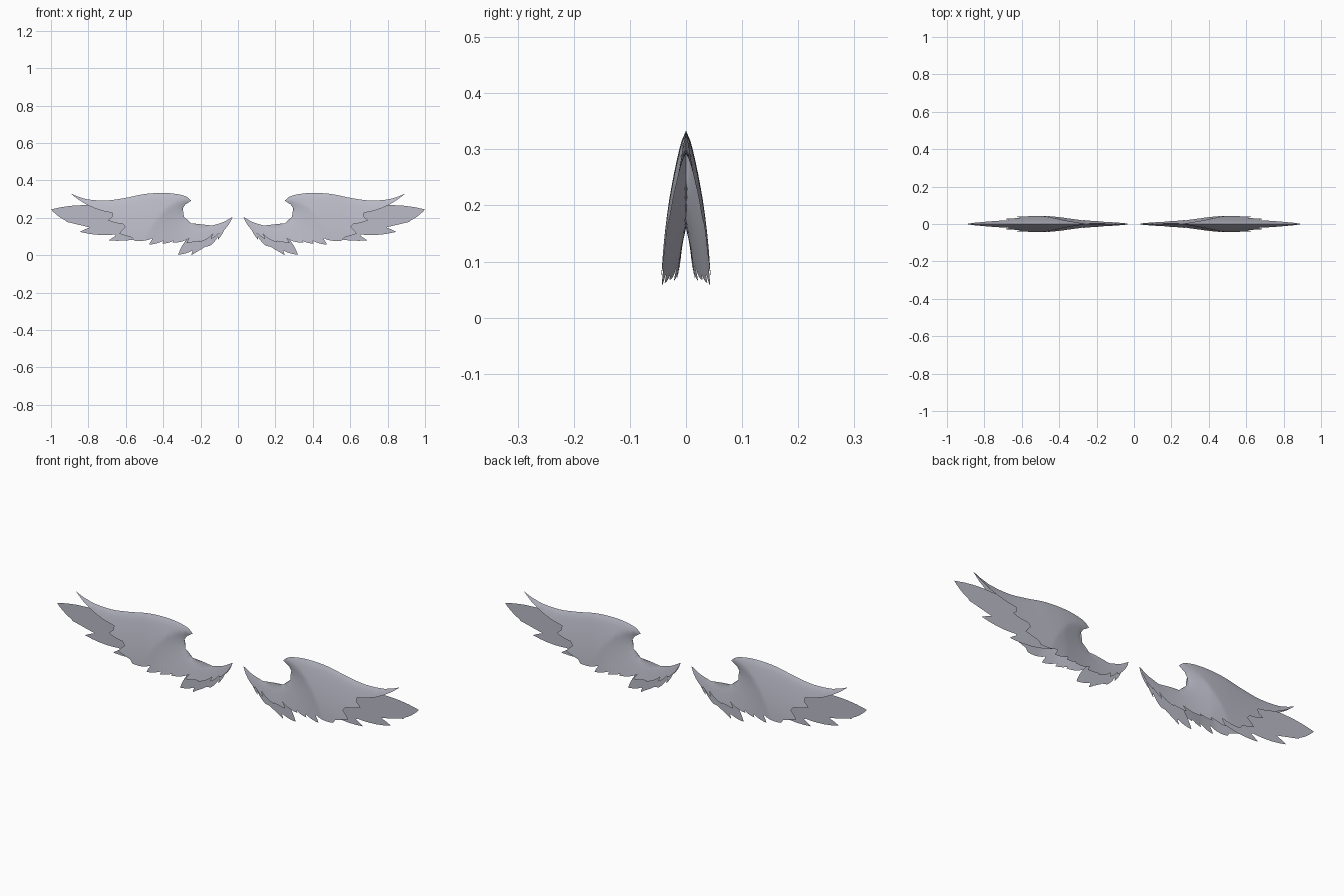
import bpy, bmesh, math
from mathutils import Vector, geometry

cube = bpy.data.objects.get("Cube")
if cube:
    bpy.data.objects.remove(cube, do_unlink=True)

grey = bpy.data.materials.new("feather_grey")
grey.use_nodes = True
colour = (0.5, 0.5, 0.58, 1)
grey.diffuse_color = colour
grey.node_tree.nodes["Principled BSDF"].inputs["Base Color"].default_value = colour


def spline(pts, n=6):
    """Smooth curve through the points."""
    p = [Vector(q) for q in pts]
    p = [2 * p[0] - p[1]] + p + [2 * p[-1] - p[-2]]
    out = []
    for a, b, c, d in zip(p, p[1:], p[2:], p[3:]):
        for i in range(n):
            t = i / n
            out.append(0.5 * (2 * b + (c - a) * t + (2 * a - 5 * b + 4 * c - d) * t * t
                              + (3 * b - a - 3 * c + d) * t ** 3))
    return out + [p[-2]]


def feathers(pts, bulge, n=6):
    """Sawtooth of alternating tips and notches joined by bowed arcs."""
    out = []
    for a, b in zip(pts, pts[1:]):
        a, b = Vector(a), Vector(b)
        side = Vector((a.y - b.y, b.x - a.x)) * bulge
        for i in range(n):
            t = i / n
            out.append(a.lerp(b, t) + side * 4 * t * (1 - t))
    return out + [Vector(pts[-1])]


def outline_mesh(outline):
    """Triangulated flat sheet in the xz plane."""
    bm = bmesh.new()
    bm.faces.new([bm.verts.new((p.x, 0, p.y)) for p in outline])
    bmesh.ops.triangulate(bm, faces=bm.faces[:])
    return bm


def finish(bm, name, side, smooth):
    if side < 0:
        bmesh.ops.scale(bm, vec=(-1, 1, 1), verts=bm.verts)
        bmesh.ops.reverse_faces(bm, faces=bm.faces)
    mesh = bpy.data.meshes.new(name)
    bm.to_mesh(mesh)
    bm.free()
    mesh.materials.append(grey)
    obj = bpy.data.objects.new(name, mesh)
    bpy.context.collection.objects.link(obj)
    if smooth:
        bpy.ops.object.select_all(action="DESELECT")
        obj.select_set(True)
        bpy.context.view_layer.objects.active = obj
        bpy.ops.object.shade_smooth_by_angle(angle=math.radians(50))


# Leading edge: root to hook, then hook to outer tip
inner = spline([(.03, .205), (.08, .177), (.14, .159), (.2, .157), (.25, .171), (.285, .2),
                (.298, .235), (.288, .265), (.268, .28), (.25, .292)])
outer = spline([(.25, .292), (.28, .315), (.34, .329), (.41, .333), (.5, .327), (.6, .307),
                (.7, .293), (.8, .298), (.86, .315), (.895, .33)])
leading = inner + outer[1:]

# Covert feathers along the lower edge, outer tip to root
coverts = feathers([(.895, .33), (.62, .222), (.695, .187), (.555, .175), (.635, .115),
                    (.49, .118), (.555, .078), (.44, .1), (.475, .057), (.37, .1), (.405, .062),
                    (.31, .1), (.35, .068), (.25, .098), (.275, .066), (.19, .1), (.21, .07),
                    (.13, .118), (.145, .085), (.085, .15), (.1, .115), (.03, .205)], .09)

# Flat flight feathers between the two covert sheets
flight = feathers([(.66, .25), (1, .245), (.9, .176), (.915, .178), (.68, .17), (.845, .125),
                   (.6, .12), (.69, .08), (.46, .11), (.4, .15)], .06)
# Flat lower feathers near the root
lower = feathers([(.23, .13), (.32, .004), (.235, .03), (.25, .0), (.185, .06), (.2, .03),
                  (.14, .085), (.15, .05), (.1, .115), (.107, .083), (.06, .178)], .07)


def edge_distance(p):
    best = 1.0
    for a, b in zip(leading, leading[1:]):
        q, t = geometry.intersect_point_line(p, a, b)
        q = a if t < 0 else b if t > 1 else q
        best = min(best, (Vector((q[0], q[1])) - p).length)
    return best


def covert_body(side, name):
    bm = outline_mesh(leading + coverts[1:-1])
    # Grid cuts give the sheet enough vertices to swell
    for axis, count in ((0, 58), (2, 22)):
        for i in range(1, count):
            at, normal = Vector(), Vector()
            at[axis] = i * (.9 / 58 if axis == 0 else .015)
            normal[axis] = 1
            bmesh.ops.bisect_plane(bm, geom=bm.verts[:] + bm.edges[:] + bm.faces[:],
                                   plane_co=at, plane_no=normal, dist=1e-5)
    # Thin rounded edge, spreading open toward the feather tips
    for v in bm.verts:
        d = edge_distance(Vector((v.co.x, v.co.z)))
        if d > 1e-4:
            swell = .26 * d - .4 * d * d + .004 * (1 - math.exp(-d / .01))
            v.co.y = -swell * min(1, .35 + 1.6 * v.co.x)
    # Matching rear sheet, joined along the leading edge
    bmesh.ops.recalc_face_normals(bm, faces=bm.faces[:])
    if sum(f.normal.y for f in bm.faces) > 0:
        bmesh.ops.reverse_faces(bm, faces=bm.faces[:])
    copy = bmesh.ops.duplicate(bm, geom=bm.verts[:] + bm.edges[:] + bm.faces[:])["geom"]
    for v in copy:
        if isinstance(v, bmesh.types.BMVert):
            v.co.y *= -1
    bmesh.ops.reverse_faces(bm, faces=[f for f in copy if isinstance(f, bmesh.types.BMFace)])
    bmesh.ops.remove_doubles(bm, verts=bm.verts[:], dist=1e-5)
    finish(bm, name, side, True)


for side, label in ((1, "left"), (-1, "right")):
    covert_body(side, label + "_wing_coverts")
    finish(outline_mesh(flight), label + "_flight_feathers", side, False)
    finish(outline_mesh(lower), label + "_lower_feathers", side, False)
